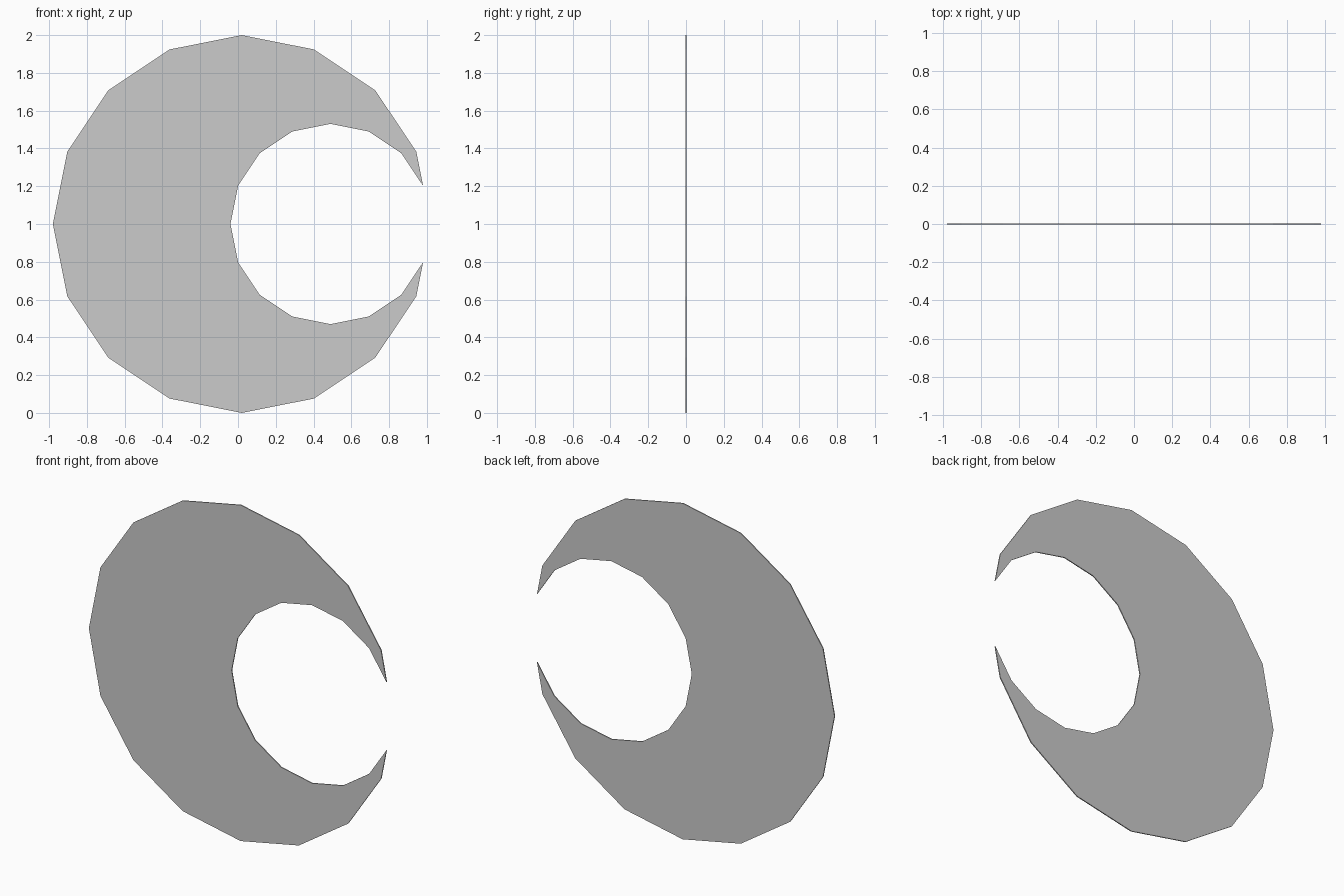
import bpy, bmesh
from math import sin, cos, pi

if "Cube" in bpy.data.objects:
    bpy.data.objects.remove(bpy.data.objects["Cube"])

SIDES = 16
THICK = 0.006


def arc(bm, cx, radius, y):
    """Vertices of a 16-gon around (cx, z=1), leaving the right side open."""
    return [bm.verts.new((cx + radius * cos(2 * pi * k / SIDES), y,
                          1 + radius * sin(2 * pi * k / SIDES)))
            for k in range(1, SIDES)]


bm = bmesh.new()
# outer and inner rims, front and back
rims = [arc(bm, 0.02, 1.0, -THICK / 2), arc(bm, 0.49, 0.53, -THICK / 2),
        arc(bm, 0.49, 0.53, THICK / 2), arc(bm, 0.02, 1.0, THICK / 2)]

# front face, inner wall, back face, outer wall
for a, b in zip(rims, rims[1:] + rims[:1]):
    for i in range(SIDES - 2):
        bm.faces.new((a[i], a[i + 1], b[i + 1], b[i]))
# blunt closing faces at the two horn tips
for end in (0, -1):
    bm.faces.new([r[end] for r in rims])
bmesh.ops.recalc_face_normals(bm, faces=bm.faces)

# crescent plate
mesh = bpy.data.meshes.new("crescent_plate")
bm.to_mesh(mesh)
bm.free()
bpy.context.collection.objects.link(bpy.data.objects.new("crescent_plate", mesh))
